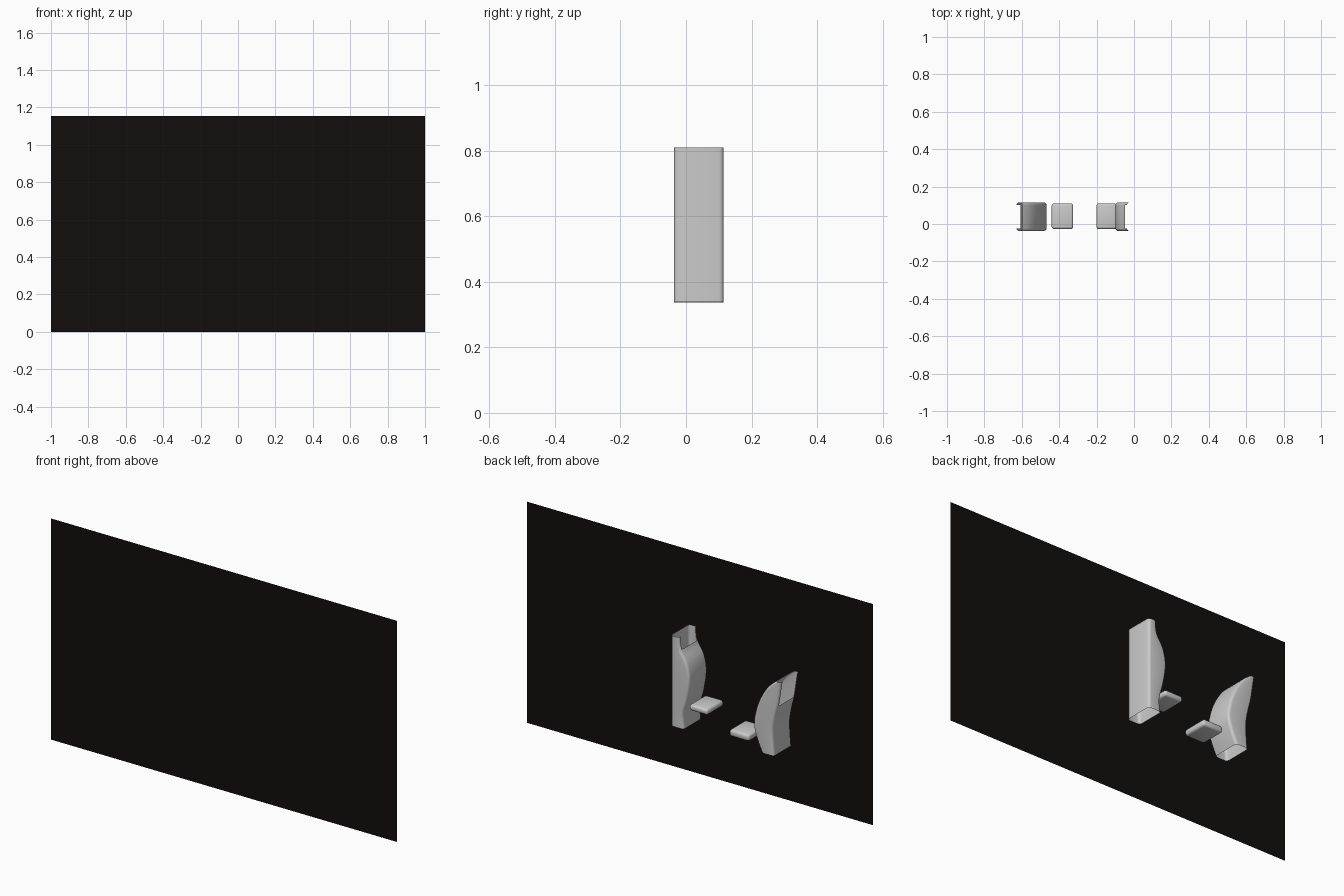
import bpy, bmesh, math

if "Cube" in bpy.data.objects:
    bpy.data.objects.remove(bpy.data.objects["Cube"])

Y0, Y1 = -0.037, 0.115      # depth range of the shells


def finish(bm, name, mat=None):
    bmesh.ops.recalc_face_normals(bm, faces=bm.faces)
    me = bpy.data.meshes.new(name)
    bm.to_mesh(me)
    bm.free()
    ob = bpy.data.objects.new(name, me)
    bpy.context.collection.objects.link(ob)
    if mat:
        me.materials.append(mat)
    bpy.ops.object.select_all(action='DESELECT')
    ob.select_set(True)
    bpy.context.view_layer.objects.active = ob
    bpy.ops.object.shade_smooth_by_angle(angle=math.radians(35))
    return ob


def refine(rows, n=4):
    """Catmull-Rom through (z, x_min, x_max) rows."""
    out = []
    for i in range(len(rows) - 1):
        p = [rows[max(0, min(len(rows) - 1, i + k))] for k in (-1, 0, 1, 2)]
        for j in range(n):
            t = j / n
            out.append([0.5 * (2 * b + (c - a) * t + (2 * a - 5 * b + 4 * c - d) * t * t
                               + (3 * b - a - 3 * c + d) * t ** 3) for a, b, c, d in zip(*p)])
    return out + [list(rows[-1])]


def ring(bm, z, x0, x1, segs=4):
    """Rounded rectangle outline, starting at the -x, +y corner."""
    r = min(0.014, (x1 - x0) * 0.45)
    pts = []
    for cx, cy, a0 in ((x0 + r, Y1 - r, 180), (x0 + r, Y0 + r, 270),
                       (x1 - r, Y0 + r, 0), (x1 - r, Y1 - r, 90)):
        for k in range(segs + 1):
            f = k / segs
            a = math.radians(a0 - 90 * f) if cy > 0 else math.radians(a0 - 90 + 90 * f)
            pts.append((cx, cy, r, a, f))
    verts = []
    for i, (cx, cy, r, a, f) in enumerate(pts):
        c = i // (segs + 1)
        ang = math.radians([90, 180, 270, 0][c] + 90 * f)
        verts.append(bm.verts.new((cx + r * math.cos(ang), cy + r * math.sin(ang), z)))
    return verts


def shell(name, rows, open_above):
    """Open-ended hollow shell with a window on its -x side."""
    bm = bmesh.new()
    segs = 4
    rings = [(r[0], ring(bm, *r, segs)) for r in refine(rows)]
    for (za, a), (zb, b) in zip(rings, rings[1:]):
        n = len(a)
        for i in range(n):
            if i == segs and za >= open_above - 1e-4:
                continue
            j = (i + 1) % n
            bm.faces.new((a[i], a[j], b[j], b[i]))
    finish(bm, name)


def pad(name, x0, x1, z0, z1):
    """Flat cushion with rounded edges."""
    bm = bmesh.new()
    bmesh.ops.create_cube(bm, size=1)
    for v in bm.verts:
        v.co = ((x0 + x1) / 2 + v.co.x * (x1 - x0), 0.0415 + v.co.y * 0.137,
                (z0 + z1) / 2 + v.co.z * (z1 - z0))
    bmesh.ops.bevel(bm, geom=bm.edges[:], offset=0.012, segments=3,
                    profile=0.5, affect='EDGES')
    finish(bm, name)


# Dark backing panel
dark = bpy.data.materials.new("panel_dark")
dark.diffuse_color = (0.006, 0.004, 0.004, 1)
dark.use_nodes = True
dark.node_tree.nodes["Principled BSDF"].inputs["Base Color"].default_value = dark.diffuse_color
bm = bmesh.new()
bm.faces.new([bm.verts.new(p) for p in ((-1, -0.115, 0), (1, -0.115, 0),
                                        (1, -0.115, 1.155), (-1, -0.115, 1.155))])
finish(bm, "backing_panel", dark)

# Leaning shell and upright shell: rows of z, x_min, x_max
shell("leaning_shell", [(0.337, -0.587, -0.515), (0.40, -0.582, -0.487),
                        (0.47, -0.580, -0.468), (0.54, -0.592, -0.478),
                        (0.60, -0.607, -0.498), (0.66, -0.617, -0.530),
                        (0.70, -0.623, -0.562), (0.73, -0.628, -0.598)], 0.60)
shell("upright_shell", [(0.338, -0.066, 0.008), (0.41, -0.062, 0.008),
                        (0.50, -0.085, 0.008), (0.60, -0.099, 0.008),
                        (0.68, -0.084, 0.008), (0.745, -0.047, 0.008),
                        (0.81, -0.038, 0.008)], 0.745)

# Cushions
pad("left_pad", -0.44, -0.325, 0.370, 0.405)
pad("right_pad", -0.20, -0.094, 0.443, 0.474)
